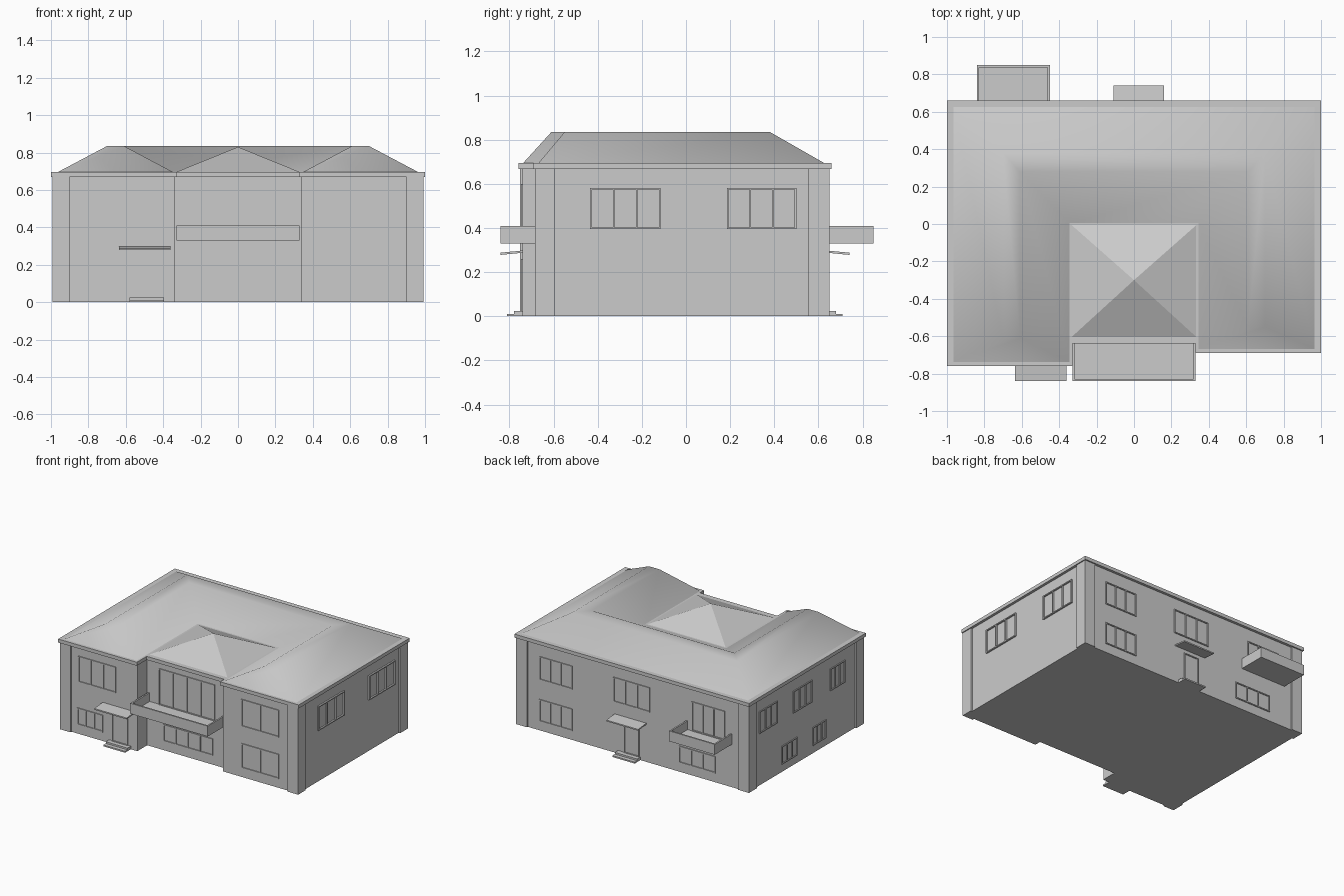
import bpy
import bmesh

old = bpy.data.objects.get("Cube")
if old:
    bpy.data.objects.remove(old, do_unlink=True)

# One plain plaster colour for the whole building
grey = bpy.data.materials.new("light_grey_plaster")
grey.use_nodes = True
colour = (0.6, 0.6, 0.6, 1)
grey.diffuse_color = colour
grey.node_tree.nodes["Principled BSDF"].inputs["Base Color"].default_value = colour


def finish(name, bm):
    bmesh.ops.recalc_face_normals(bm, faces=bm.faces)
    mesh = bpy.data.meshes.new(name)
    bm.to_mesh(mesh)
    bm.free()
    mesh.materials.append(grey)
    ob = bpy.data.objects.new(name, mesh)
    bpy.context.collection.objects.link(ob)
    return ob


def loft(name, low, z0, high, z1):
    """Solid between two matching outlines."""
    bm = bmesh.new()
    a = [bm.verts.new((x, y, z0)) for x, y in low]
    b = [bm.verts.new((x, y, z1)) for x, y in high]
    n = len(a)
    for i in range(n):
        j = (i + 1) % n
        bm.faces.new((a[i], a[j], b[j], b[i]))
    bm.faces.new(b)
    bm.faces.new(a[::-1])
    return finish(name, bm)


def add_box(bm, p, q):
    made = bmesh.ops.create_cube(bm, size=1)["verts"]
    for v in made:
        v.co = [(p[i] + q[i]) / 2 + v.co[i] * abs(q[i] - p[i]) for i in range(3)]


# Wall planes: each maps (along, outward, height) to a point
PLANES = {
    "front_right": lambda u, o, z: (u, -0.74 - o, z),
    "front_centre": lambda u, o, z: (u, -0.62 - o, z),
    "front_left": lambda u, o, z: (u, -0.67 - o, z),
    "back": lambda u, o, z: (u, 0.64 + o, z),
    "left": lambda u, o, z: (0.98 + o, u, z),
    "right": lambda u, o, z: (-0.98 - o, u, z),
}


def boxes(name, plane, parts):
    """Boxes given as u0, u1, out0, out1, z0, z1 on a wall plane."""
    bm = bmesh.new()
    at = PLANES[plane]
    for u0, u1, o0, o1, z0, z1 in parts:
        add_box(bm, at(u0, o0, z0), at(u1, o1, z1))
    return finish(name, bm)


def window(name, plane, u0, u1, z0, z1, panes=3, depth=0.007):
    t = 0.008
    parts = [(u0, u1, -0.01, depth, z0, z0 + t), (u0, u1, -0.01, depth, z1 - t, z1)]
    for i in range(panes + 1):
        u = u0 + (u1 - u0 - t) * i / panes
        parts.append((u, u + t, -0.01, depth, z0 + t, z1 - t))
    boxes(name, plane, parts)


def balcony(name, plane, u0, u1, near, far):
    t = 0.012
    parts = [(u0, u1, near, far, 0.33, 0.343),
             (u0, u1, far - t, far, 0.343, 0.41),
             (u0, u0 + t, near, far - t, 0.343, 0.41),
             (u1 - t, u1, near, far - t, 0.343, 0.41)]
    boxes(name, plane, parts)


def entrance(prefix, plane, canopy, door, step):
    # Sloping canopy slab, door frame and two steps
    at = PLANES[plane]
    bm = bmesh.new()
    add_box(bm, at(canopy[0], -0.01, 0.29), at(canopy[1], 0.1, 0.3))
    wall_y = at(0, 0, 0)[1]
    for v in bm.verts:
        v.co.z -= 0.12 * (abs(v.co.y - wall_y))
    finish(prefix + "_canopy", bm)
    window(prefix + "_door", plane, door[0], door[1], 0.02, 0.26, 1)
    boxes(prefix + "_steps", plane, [(step[0], step[1], -0.01, 0.07, 0, 0.011),
                                     (step[0], step[1], -0.01, 0.04, 0.011, 0.024)])


def plan(side, back, right, centre, left, inner):
    return [(-side, right), (-inner, right), (-inner, centre), (inner, centre),
            (inner, left), (side, left), (side, back), (-side, back)]


# Walls and eaves slab
walls = plan(0.98, 0.64, -0.74, -0.62, -0.67, 0.34)
loft("walls", walls, 0, walls, 0.67)
eaves = plan(1.0, 0.66, -0.76, -0.64, -0.69, 0.33)
loft("eaves", eaves, 0.668, eaves, 0.695)

# Corner pilasters
for name, sx, y0, y1 in (("front_right", -1, -0.752, -0.655), ("front_left", 1, -0.685, -0.595),
                         ("back_right", -1, 0.555, 0.65), ("back_left", 1, 0.555, 0.65)):
    bm = bmesh.new()
    add_box(bm, (sx * 0.9, y0, 0), (sx * 0.992, y1, 0.67))
    finish(name + "_pilaster", bm)

# U-shaped hipped roof with a narrow flat ridge
roof = loft("main_roof", plan(0.97, 0.63, -0.74, 0.0, -0.67, 0.34), 0.692,
            plan(0.70, 0.38, -0.61, 0.28, -0.55, 0.61), 0.835)
bpy.context.view_layer.objects.active = roof
roof.select_set(True)
bpy.ops.object.shade_smooth_by_angle(angle=1.1)

# Pyramid roof over the middle bay
bm = bmesh.new()
base = [bm.verts.new((x, y, 0.692)) for x, y in
        ((-0.34, -0.61), (0.34, -0.61), (0.34, 0), (-0.34, 0))]
apex = bm.verts.new((0, -0.3, 0.83))
for i in range(4):
    bm.faces.new((base[i], base[(i + 1) % 4], apex))
bm.faces.new(base[::-1])
finish("pyramid_roof", bm)

# Balconies and entrances
balcony("front_balcony", "front_centre", -0.33, 0.33, 0, 0.22)
balcony("back_balcony", "back", -0.84, -0.45, 0, 0.21)
entrance("front", "front_right", (-0.635, -0.36), (-0.555, -0.42), (-0.58, -0.395))
entrance("back", "back", (-0.11, 0.16), (-0.05, 0.08), (-0.06, 0.13))

# Front windows
window("right_wing_upper_window", "front_right", -0.84, -0.52, 0.4, 0.6)
window("right_wing_lower_window", "front_right", -0.85, -0.63, 0.07, 0.2)
window("balcony_doors", "front_centre", -0.24, 0.24, 0.34, 0.62, 4)
window("centre_lower_window", "front_centre", -0.2, 0.22, 0.07, 0.2, 4)
window("left_wing_upper_window", "front_left", 0.5, 0.82, 0.39, 0.6, 2)
window("left_wing_lower_window", "front_left", 0.5, 0.82, 0.07, 0.26, 2)

# Back windows
for name, u0, u1, z0, z1 in (("left_upper", 0.52, 0.8, 0.39, 0.57), ("left_lower", 0.52, 0.8, 0.07, 0.24),
                             ("middle", -0.14, 0.17, 0.39, 0.58), ("balcony", -0.78, -0.5, 0.345, 0.57),
                             ("right_lower", -0.7, -0.39, 0.07, 0.2)):
    window("back_" + name + "_window", "back", u0, u1, z0, z1)

# Side windows
for i, (u0, u1) in enumerate(((-0.435, -0.115), (0.185, 0.5))):
    window(f"left_side_window_{i}", "left", u0, u1, 0.395, 0.582, 3, 0.012)
for i, (u0, u1) in enumerate(((0.29, 0.51), (-0.13, 0.1), (-0.53, -0.35))):
    window(f"right_side_upper_window_{i}", "right", u0, u1, 0.4, 0.57)
for i, (u0, u1) in enumerate(((0.05, 0.24), (-0.3, -0.14))):
    window(f"right_side_lower_window_{i}", "right", u0, u1, 0.06, 0.2)
